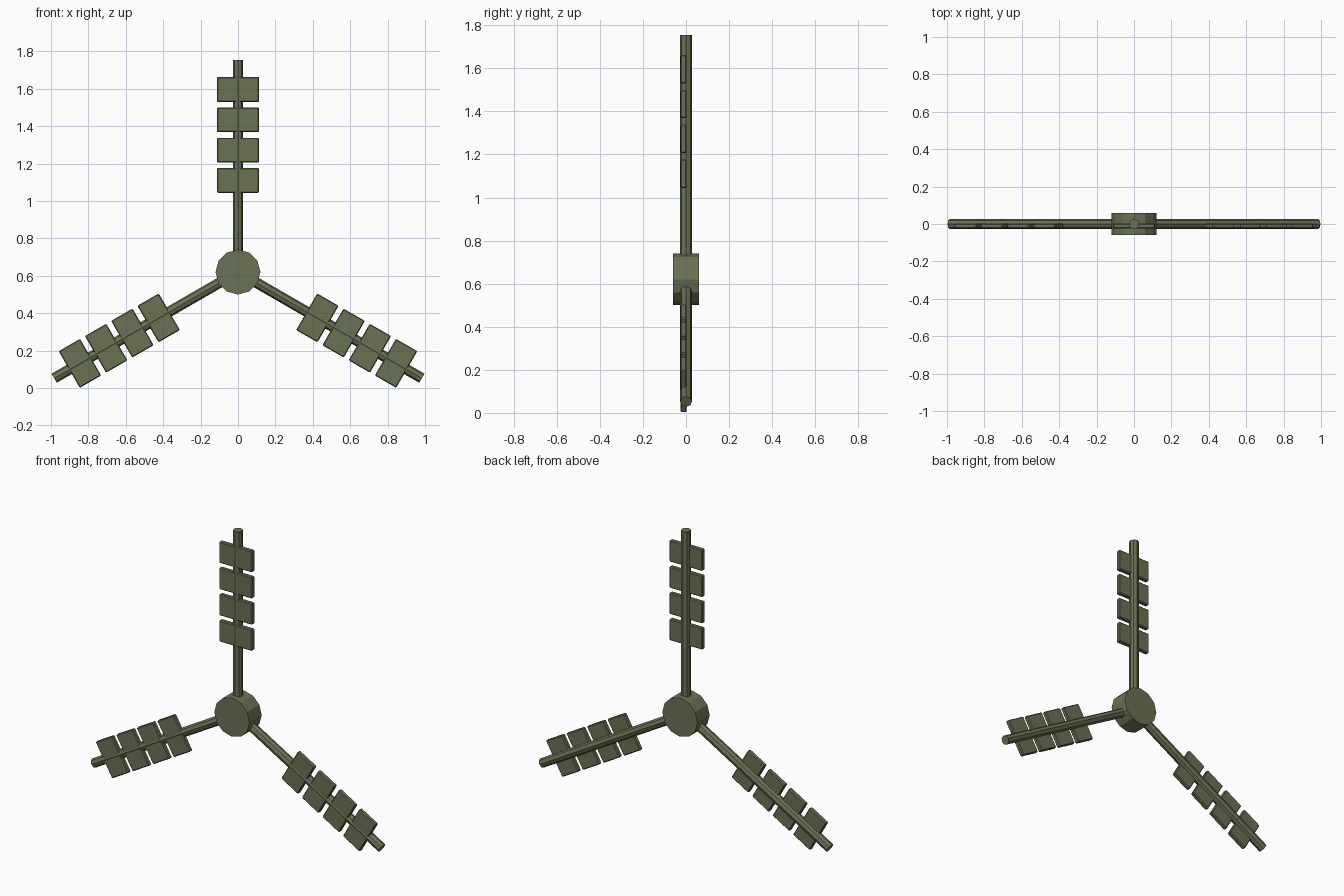
import bpy
import bmesh
import math
from mathutils import Matrix, Vector

if "Cube" in bpy.data.objects:
    bpy.data.objects.remove(bpy.data.objects["Cube"])

HUB = Vector((0, 0, 0.62))

olive = bpy.data.materials.new("olive_green")
olive.diffuse_color = (0.145, 0.168, 0.090, 1)
olive.use_nodes = True
olive.node_tree.nodes["Principled BSDF"].inputs["Base Color"].default_value = olive.diffuse_color


def finish(name, bm, matrix):
    bmesh.ops.transform(bm, matrix=matrix, verts=bm.verts)
    bmesh.ops.recalc_face_normals(bm, faces=bm.faces)
    mesh = bpy.data.meshes.new(name)
    bm.to_mesh(mesh)
    bm.free()
    mesh.materials.append(olive)
    obj = bpy.data.objects.new(name, mesh)
    bpy.context.collection.objects.link(obj)
    return obj


def cylinder(name, sides, radius, depth, matrix):
    bm = bmesh.new()
    bmesh.ops.create_cone(bm, cap_ends=True, segments=sides,
                          radius1=radius, radius2=radius, depth=depth)
    return finish(name, bm, matrix)


def plate(name, size, matrix):
    bm = bmesh.new()
    bmesh.ops.create_cube(bm, size=1, matrix=Matrix.Diagonal((*size, 1)))
    bmesh.ops.bevel(bm, geom=bm.edges[:], offset=0.005, segments=1,
                    affect='EDGES')
    return finish(name, bm, matrix)


# twelve-sided hub, axis front to back
cylinder("hub", 12, 0.12, 0.12,
         Matrix.Translation(HUB) @ Matrix.Rotation(math.pi / 2, 4, 'X'))

# three arms, each a spoke with four blade plates on its front half
for arm in range(3):
    turn = Matrix.Translation(HUB) @ Matrix.Rotation(arm * math.tau / 3, 4, 'Y')
    cylinder(f"spoke_{arm + 1}", 8, 0.028, 1.135,
             turn @ Matrix.Translation((0, 0, 1.135 / 2)))
    for i in range(4):
        offset = Matrix.Translation((0, -0.011, 0.49 + 0.162 * i))
        plate(f"blade_plate_{arm + 1}_{i + 1}", (0.226, 0.028, 0.132),
              turn @ offset)
